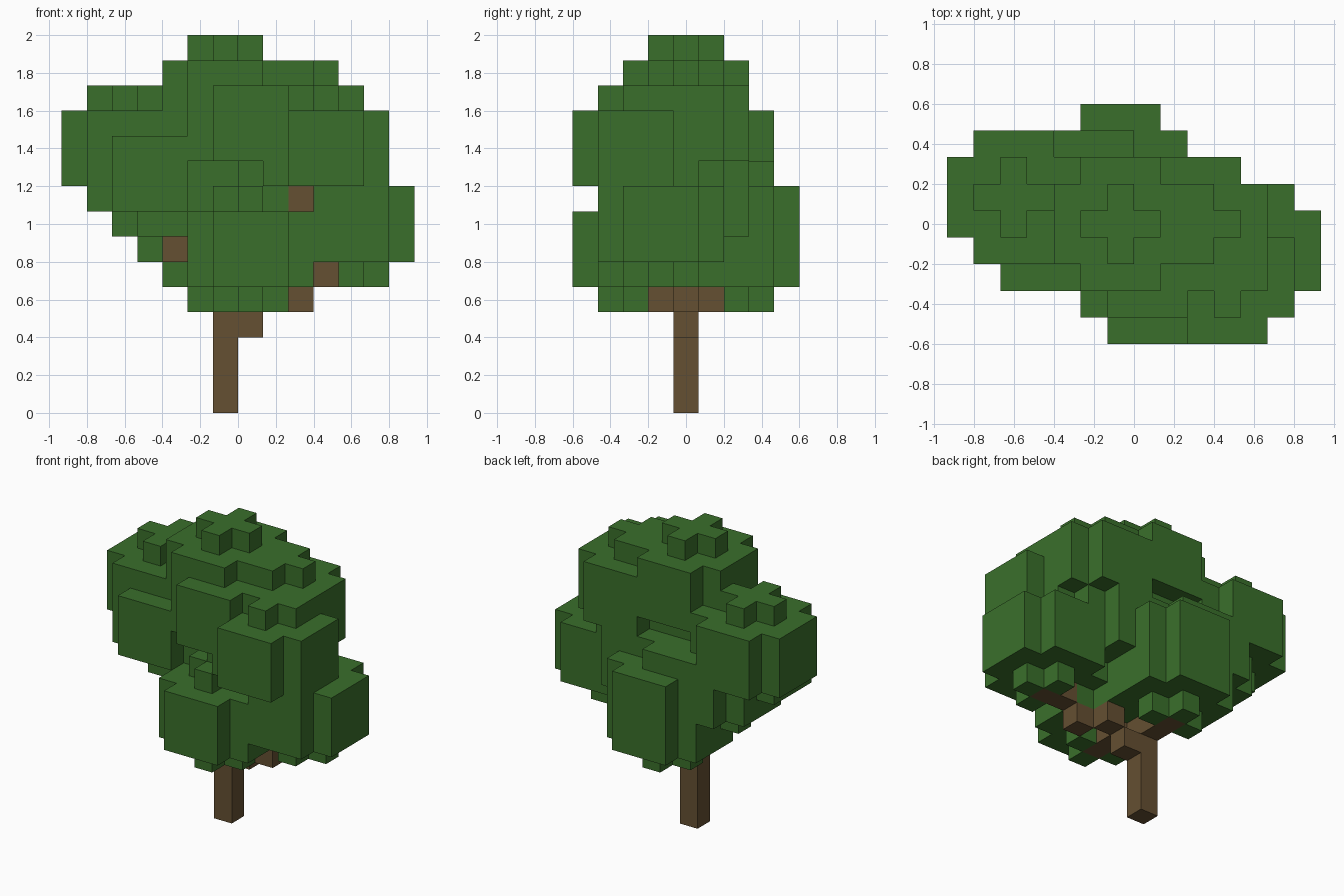
import bpy, bmesh, math
from mathutils import Vector

cube = bpy.data.objects.get("Cube")
if cube:
    bpy.data.objects.remove(cube, do_unlink=True)

V = 2 / 15                 # edge length of one block
ORIGIN = Vector((-7 * V, -4.5 * V, 0))
TRUNK = (6, 4)             # trunk column in block coordinates
TRUNK_TOP = 10

# Leaf clumps: block x, block y, bottom layer
CLUMPS = [
    (6, 4, 10), (9, 4, 9), (7, 3, 9),       # crown
    (2, 5, 8), (3, 4, 7), (4, 5, 6),        # right side
    (10, 2, 8), (11, 3, 5), (8, 4, 6),      # left side
    (6, 6, 5), (6, 6, 4), (7, 2, 4),        # low back and front
]


def material(name, rgb):
    m = bpy.data.materials.new(name)
    m.use_nodes = True
    m.diffuse_color = (*rgb, 1)
    m.node_tree.nodes["Principled BSDF"].inputs["Base Color"].default_value = (*rgb, 1)
    return m


def clump(cx, cy, base):
    """Five round layers: small cap, three wide layers, small cap."""
    cells = set()
    for layer, radius in enumerate((2, 3, 3, 3, 2)):
        for dx in range(-2, 3):
            for dy in range(-2, 3):
                if (abs(dx) + .5) ** 2 + (abs(dy) + .5) ** 2 <= radius ** 2:
                    cells.add((cx + dx, cy + dy, base + layer))
    return cells


def branch(cx, cy, base):
    """Line of blocks climbing from the trunk to the bottom of a clump."""
    tx, ty = TRUNK
    start = int(base - .381 * math.hypot(cx - tx, cy - ty))
    dx, dy, dz = cx - tx, cy - ty, base - start
    steps = max(abs(dx), abs(dy), abs(dz), 1)
    cells = set()
    for s in range(steps + 1):
        t = s / steps
        cells.add((math.floor(tx + dx * t + .5),
                   math.ceil(ty + dy * t - .5),
                   math.floor(start + dz * t + .5)))
    return cells


def build(name, cells, solid, mat):
    """Mesh of the block faces that do not touch another block."""
    bm = bmesh.new()
    for cell in cells:
        centre = ORIGIN + (Vector(cell) + Vector((.5, .5, .5))) * V
        for axis in range(3):
            for sign in (-1, 1):
                n = [0, 0, 0]
                n[axis] = sign
                if tuple(c + d for c, d in zip(cell, n)) in solid:
                    continue
                n = Vector(n)
                u = Vector([float(i == (axis + 1) % 3) for i in range(3)])
                w = n.cross(u)
                corners = (-u - w, u - w, u + w, w - u)
                bm.faces.new([bm.verts.new(centre + (n + c) * V / 2) for c in corners])
    bmesh.ops.remove_doubles(bm, verts=bm.verts, dist=V / 100)
    mesh = bpy.data.meshes.new(name)
    bm.to_mesh(mesh)
    bm.free()
    mesh.materials.append(mat)
    obj = bpy.data.objects.new(name, mesh)
    bpy.context.collection.objects.link(obj)
    return obj


bark = material("bark brown", (.130, .080, .032))
green = material("leaf green", (.042, .159, .024))

# Wood takes the place of leaves wherever they meet
trunk = {(*TRUNK, z) for z in range(TRUNK_TOP)}
branches = set().union(*(branch(*c) for c in CLUMPS)) - trunk
leaves = set().union(*(clump(*c) for c in CLUMPS)) - trunk - branches
solid = trunk | branches | leaves

build("trunk", trunk, solid, bark)
build("branches", branches, solid, bark)
build("foliage", leaves, solid, green)
